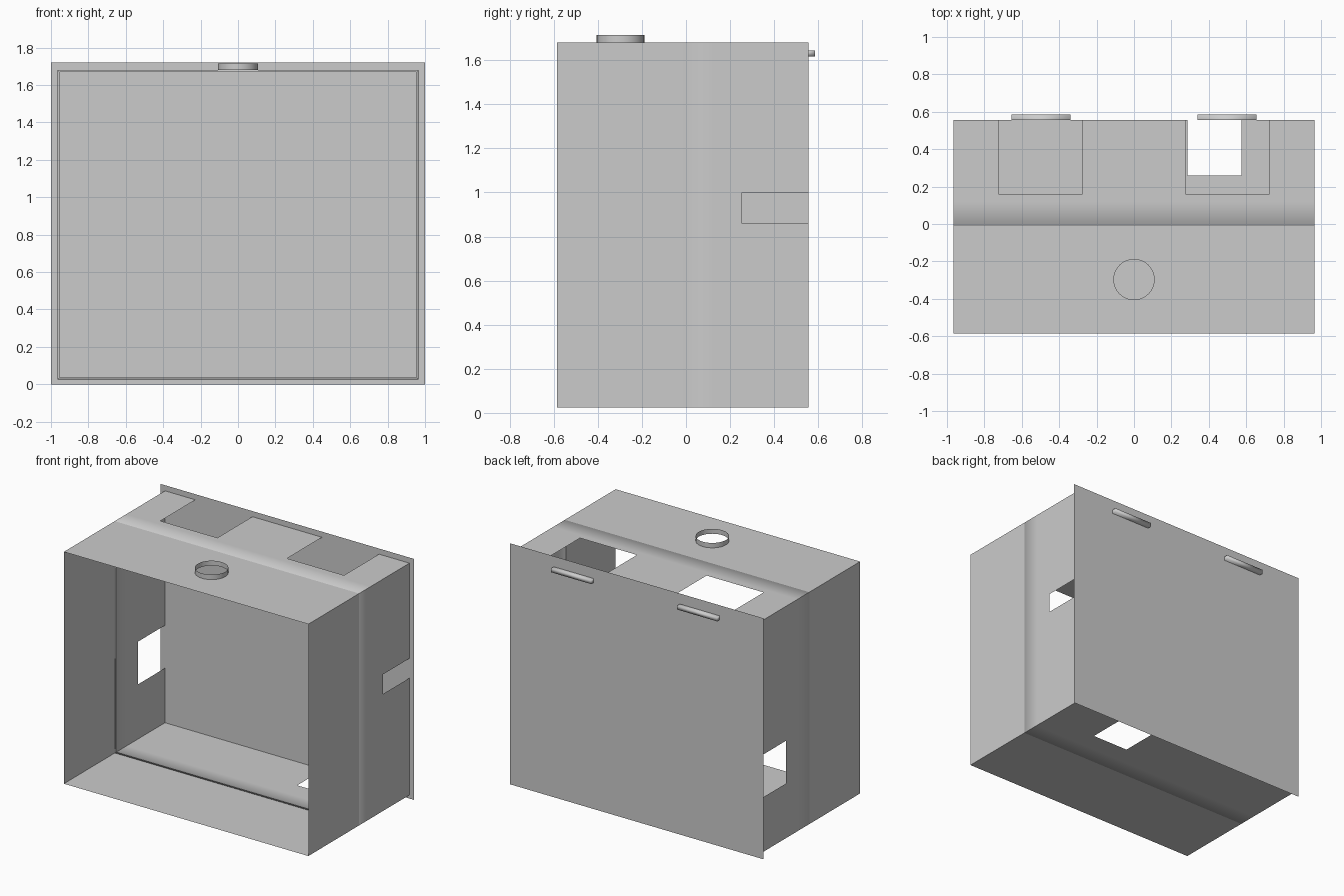
import bpy, bmesh, math
from mathutils import Vector

if "Cube" in bpy.data.objects:
    bpy.data.objects.remove(bpy.data.objects["Cube"])

X, ZB, ZT = 0.965, 0.025, 1.68            # shell half width, floor and roof heights
YF, YS, YR, YB = -0.585, -0.012, 0.12, 0.555  # front rim, seam, crease end, back
LIP = 0.01
HOLE_Y, HOLE_R = -0.297, 0.108


def make(name, faces, smooth=False):
    """faces: list of (points, wanted normal)"""
    bm = bmesh.new()
    for pts, want in faces:
        f = bm.faces.new([bm.verts.new(p) for p in pts])
        f.normal_update()
        if f.normal.dot(Vector(want)) < 0:
            f.normal_flip()
        f.smooth = smooth
    bmesh.ops.remove_doubles(bm, verts=bm.verts, dist=1e-5)
    me = bpy.data.meshes.new(name)
    bm.to_mesh(me)
    bm.free()
    ob = bpy.data.objects.new(name, me)
    bpy.context.collection.objects.link(ob)
    return ob


# walls: name, mapping (u, y, inset) -> point, u range, outward normal,
# notches cut in from the back edge (u0, u1, y start)
walls = [
    ("roof", lambda u, y, d=0: (u, y, ZT - d), (-X, X), (0, 0, 1),
     [(-0.725, -0.275, 0.16), (0.275, 0.725, 0.16)]),
    ("floor", lambda u, y, d=0: (u, y, ZB + d), (-X, X), (0, 0, -1),
     [(0.285, 0.575, 0.26)]),
    ("left_wall", lambda u, y, d=0: (-X + d, y, u), (ZB, ZT), (-1, 0, 0),
     [(0.415, 0.72, 0.25)]),
    ("right_wall", lambda u, y, d=0: (X - d, y, u), (ZB, ZT), (1, 0, 0),
     [(0.86, 1.0, 0.255)]),
]

for name, P, (a, b), out, notches in walls:
    # front panel; the roof one has a round opening, made as two halves
    if name == "roof":
        front = []
        for s in (-1, 1):
            arc = [(s * HOLE_R * math.sin(math.pi * i / 16),
                    HOLE_Y + HOLE_R * math.cos(math.pi * i / 16)) for i in range(17)]
            loop = arc + [(0, YF), (s * X, YF), (s * X, YS), (0, YS)]
            front.append(([P(u, y) for u, y in loop], out))
    else:
        front = [([P(a, YF), P(b, YF), P(b, YS), P(a, YS)], out)]
    make("front_" + name, front)

    # rear panel: inward lip, softly shaded crease, notched sheet
    loop = [(b, YB), (b, YR), (a, YR), (a, YB)]
    for u0, u1, y0 in notches:
        loop += [(u0, YB), (u0, y0), (u1, y0), (u1, YB)]
    make("rear_" + name, [
        ([P(a, YS), P(b, YS), P(b - LIP, YS, LIP), P(a + LIP, YS, LIP)], (0, -1, 0)),
        ([P(a, YS), P(b, YS), P(b, YR), P(a, YR)], out),
        ([P(u, y) for u, y in loop], out),
    ], smooth=True)

# back plate, slightly larger than the shell
make("back_plate", [([(-1, YB, 0), (1, YB, 0), (1, YB, 1.72), (-1, YB, 1.72)], (0, 1, 0))])

# short open collar around the roof opening
ring = [(HOLE_R * math.cos(math.tau * i / 32), HOLE_R * math.sin(math.tau * i / 32))
        for i in range(33)]
make("roof_collar", [
    ([(x0, HOLE_Y + y0, ZT), (x1, HOLE_Y + y1, ZT),
      (x1, HOLE_Y + y1, 1.715), (x0, HOLE_Y + y0, 1.715)], (x0 + x1, y0 + y1, 0))
    for (x0, y0), (x1, y1) in zip(ring, ring[1:])], smooth=True)

# two hanging tabs on the back plate
for side, s in (("left", -1), ("right", 1)):
    x0, x1 = sorted((s * 0.34, s * 0.655))
    y1, z0, z1 = 0.585, 1.617, 1.645
    make(side + "_hanging_tab", [
        ([(x0, YB, z1), (x1, YB, z1), (x1, y1, z1), (x0, y1, z1)], (0, 0, 1)),
        ([(x0, YB, z0), (x1, YB, z0), (x1, y1, z0), (x0, y1, z0)], (0, 0, -1)),
        ([(x0, y1, z0), (x1, y1, z0), (x1, y1, z1), (x0, y1, z1)], (0, 1, 0)),
        ([(x0, YB, z0), (x0, y1, z0), (x0, y1, z1), (x0, YB, z1)], (-1, 0, 0)),
        ([(x1, YB, z0), (x1, y1, z0), (x1, y1, z1), (x1, YB, z1)], (1, 0, 0)),
    ], smooth=True)
